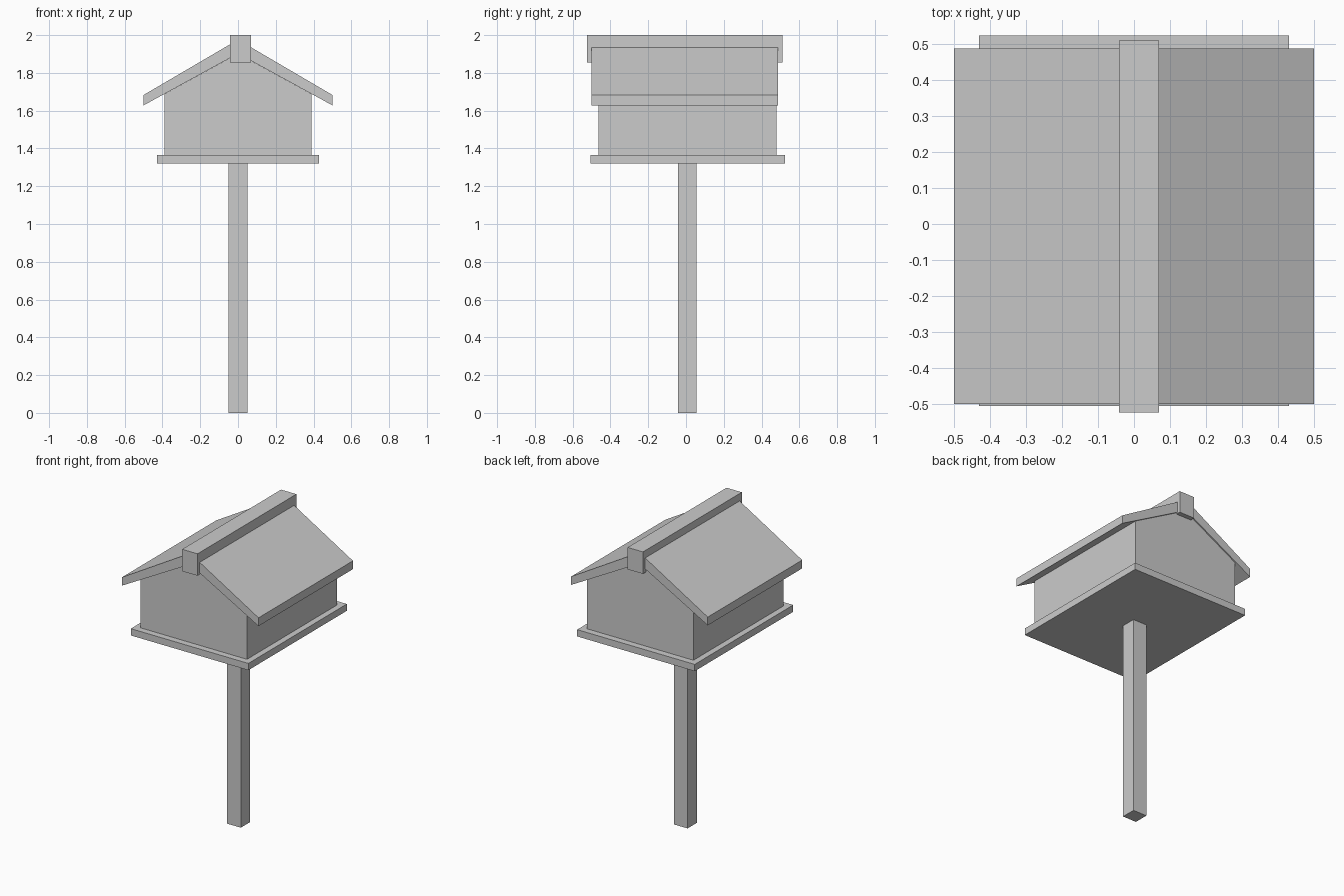
import bpy

if "Cube" in bpy.data.objects:
    bpy.data.objects.remove(bpy.data.objects["Cube"])


def prism(name, profile, y0, y1):
    """Extrude a closed x/z profile (anticlockwise seen from the front) along y."""
    n = len(profile)
    verts = [(x, y, z) for y in (y0, y1) for x, z in profile]
    faces = [tuple(range(n)), tuple(reversed(range(n, 2 * n)))]
    for i in range(n):
        j = (i + 1) % n
        faces.append((i, i + n, j + n, j))
    mesh = bpy.data.meshes.new(name)
    mesh.from_pydata(verts, [], faces)
    obj = bpy.data.objects.new(name, mesh)
    bpy.context.collection.objects.link(obj)
    return obj


def box(name, x0, x1, y0, y1, z0, z1):
    return prism(name, [(x0, z0), (x1, z0), (x1, z1), (x0, z1)], y0, y1)


# Post and floor board
box("post", -0.05, 0.05, -0.042, 0.055, 0.0, 1.32)
box("floor_board", -0.43, 0.43, -0.506, 0.523, 1.32, 1.365)

# House body with gable ends, tucked against the roof underside
prism("house_body",
      [(-0.39, 1.365), (0.39, 1.365), (0.39, 1.688), (0.0, 1.902), (-0.39, 1.688)],
      -0.463, 0.479)

# Sloping roof panels, meeting inside the ridge beam
for side, label in ((-1, "left"), (1, "right")):
    outline = [(0.01, 1.897), (0.5, 1.628), (0.5, 1.683), (0.01, 1.97)]
    profile = [(side * x, z) for x, z in outline]
    if side < 0:
        profile.reverse()
    prism("roof_panel_" + label, profile, -0.5, 0.487)

# Ridge beam
box("ridge_beam", -0.042, 0.07, -0.523, 0.51, 1.855, 2.0)
